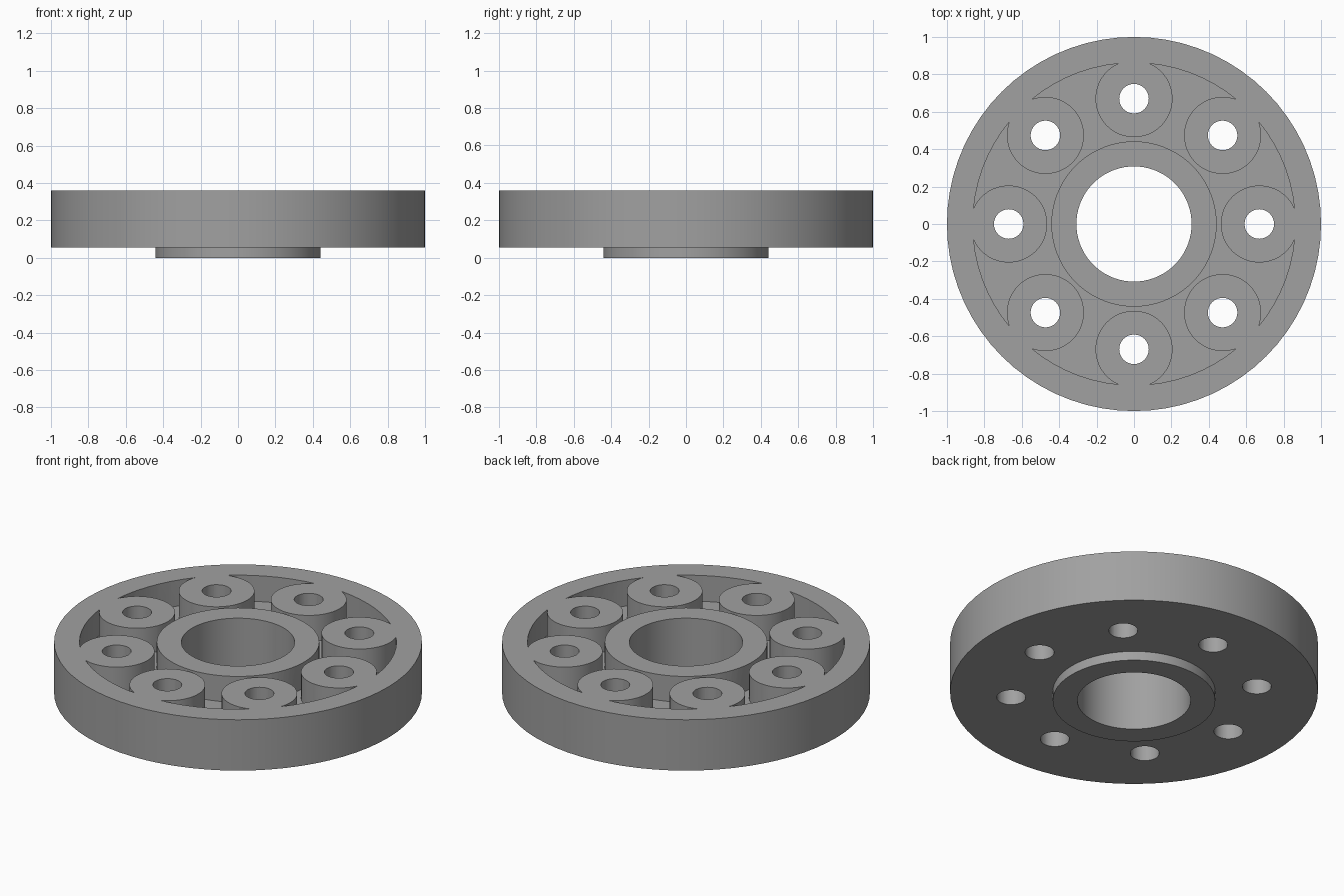
import bpy, bmesh, math
from mathutils import Matrix, Vector

if "Cube" in bpy.data.objects:
    bpy.data.objects.remove(bpy.data.objects["Cube"])

COUNT, BOLT_R = 8, 0.67
TOP, FLANGE_Z, FLOOR_Z = 0.36, 0.055, 0.205


def finish(name, bm):
    bmesh.ops.remove_doubles(bm, verts=bm.verts, dist=1e-5)
    bmesh.ops.recalc_face_normals(bm, faces=bm.faces)
    mesh = bpy.data.meshes.new(name)
    bm.to_mesh(mesh)
    bm.free()
    ob = bpy.data.objects.new(name, mesh)
    bpy.context.collection.objects.link(ob)
    return ob


def lathe(name, profile, steps=72):
    """Revolve a closed (radius, z) profile about z."""
    bm = bmesh.new()
    vs = [bm.verts.new((r, 0, z)) for r, z in profile]
    es = [bm.edges.new((vs[i], vs[(i + 1) % len(vs)])) for i in range(len(vs))]
    bmesh.ops.spin(bm, geom=vs + es, cent=(0, 0, 0), axis=(0, 0, 1),
                   angle=2 * math.pi, steps=steps)
    return finish(name, bm)


def bolt_cylinders(name, radius, z0, z1, sides):
    """Ring of upright cylinders on the bolt circle."""
    bm = bmesh.new()
    for i in range(COUNT):
        a = 2 * math.pi * i / COUNT
        pos = Vector((BOLT_R * math.cos(a), BOLT_R * math.sin(a), (z0 + z1) / 2))
        bmesh.ops.create_cone(bm, cap_ends=True, segments=sides, radius1=radius,
                              radius2=radius, depth=z1 - z0,
                              matrix=Matrix.Translation(pos))
    return finish(name, bm)


def cut(ob, cutter):
    cutter.hide_render = True
    mod = ob.modifiers.new("cut", 'BOOLEAN')
    mod.operation, mod.solver, mod.object = 'DIFFERENCE', 'EXACT', cutter
    bpy.context.view_layer.objects.active = ob
    bpy.ops.object.modifier_apply(modifier=mod.name)
    bpy.data.objects.remove(cutter)


# Disc with central bore and locating spigot underneath
flange = lathe("flange_disc", [(0.308, 0), (0.442, 0), (0.442, FLANGE_Z),
                               (1, FLANGE_Z), (1, TOP), (0.308, TOP)])

# Annular pocket that leaves the round bosses standing
pocket = lathe("pocket_cutter", [(0.442, FLOOR_Z), (0.862, FLOOR_Z),
                                 (0.862, 0.5), (0.442, 0.5)])
cut(pocket, bolt_cylinders("boss_shapes", 0.206, 0.1, 0.6, 48))
cut(flange, pocket)

# Bolt holes through bosses and plate
cut(flange, bolt_cylinders("bolt_drills", 0.079, -0.1, 0.6, 32))

# Dark grey metal
metal = bpy.data.materials.new("dark_grey")
metal.diffuse_color = (0.355, 0.355, 0.355, 1)
metal.use_nodes = True
metal.node_tree.nodes["Principled BSDF"].inputs["Base Color"].default_value = metal.diffuse_color
flange.data.materials.clear()
flange.data.materials.append(metal)

# Smooth walls with crisp rims
bpy.ops.object.select_all(action='DESELECT')
flange.select_set(True)
bpy.context.view_layer.objects.active = flange
bpy.ops.object.shade_smooth_by_angle(angle=math.radians(30))
